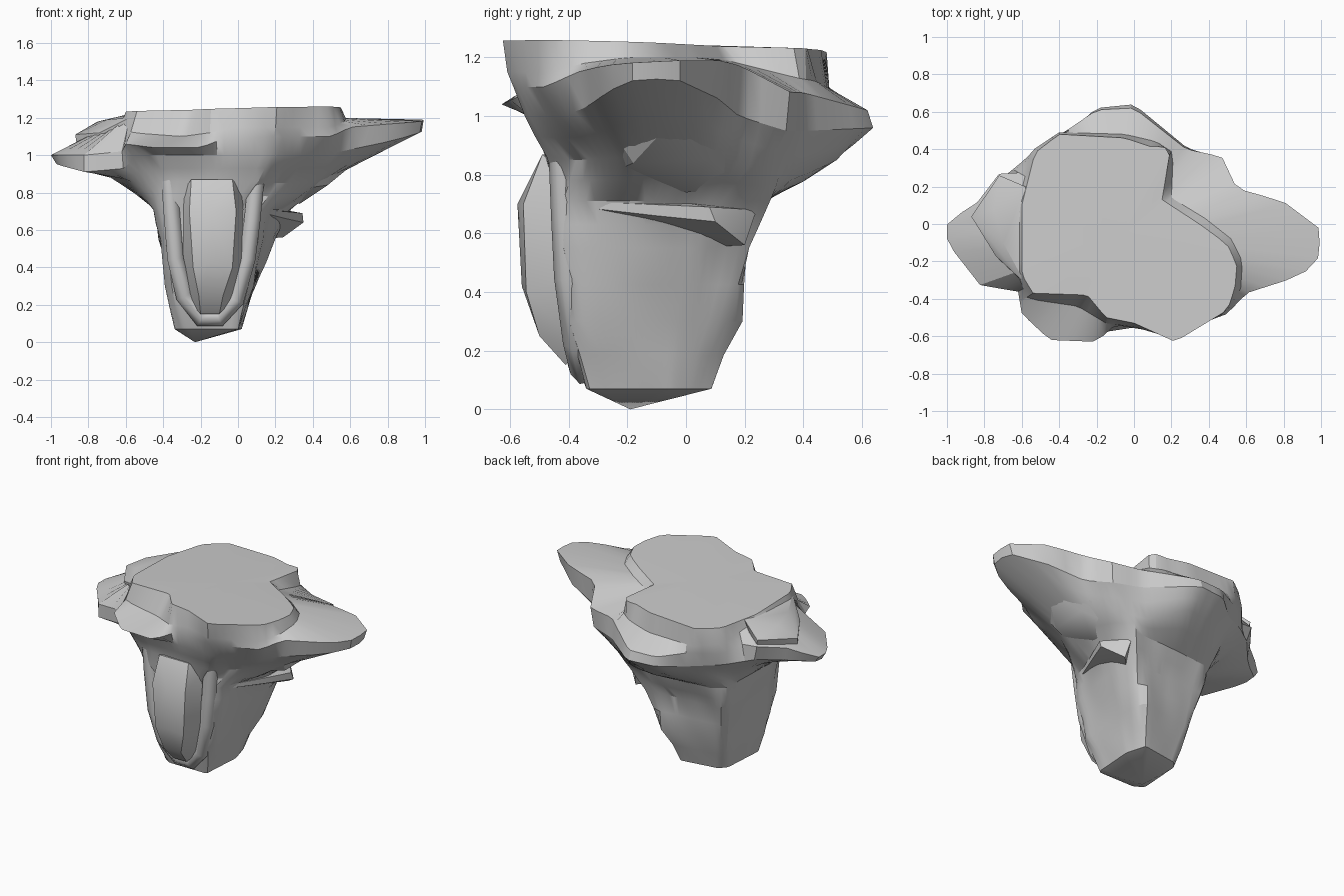
import bpy, bmesh, math
from mathutils import Vector, noise


def finish(name, bm, angle=26):
    bmesh.ops.recalc_face_normals(bm, faces=bm.faces[:])
    me = bpy.data.meshes.new(name)
    bm.to_mesh(me)
    bm.free()
    ob = bpy.data.objects.new(name, me)
    bpy.context.collection.objects.link(ob)
    bpy.ops.object.select_all(action='DESELECT')
    ob.select_set(True)
    bpy.context.view_layer.objects.active = ob
    bpy.ops.object.shade_smooth_by_angle(angle=math.radians(angle))
    return ob


def sample(poly, c, a):
    """Farthest point where a ray from c at angle a meets the outline."""
    dx, dy = math.cos(a), math.sin(a)
    best, hit = -1, None
    for i, p in enumerate(poly):
        p, q = Vector(p), Vector(poly[(i + 1) % len(poly)])
        s0 = (p.y - c[1]) * dx - (p.x - c[0]) * dy
        s1 = (q.y - c[1]) * dx - (q.x - c[0]) * dy
        if s0 * s1 <= 0 and abs(s0 - s1) > 1e-9:
            v = p.lerp(q, s0 / (s0 - s1))
            d = (v.x - c[0]) * dx + (v.y - c[1]) * dy
            if d > best:
                best, hit = d, v
    return hit


def loft(name, rings, top, bottom, n=80):
    bm = bmesh.new()
    pts = [[sample(poly, c, 2 * math.pi * (k + .37) / n) for k in range(n)]
           for c, poly in rings]
    full = [pts[0]]
    for a, b in zip(pts, pts[1:]):  # extra rows on the lower rock
        if b[0].z < .9:
            full.append([p.lerp(q, .5) for p, q in zip(a, b)])
        full.append(b)
    rows = []
    for ring in full:
        row = []
        for v in ring:
            if .1 < v.z < .9:  # chiselled strata on the lower rock
                r = Vector((v.x + .14, v.y + .1, 0)).normalized()
                v = v + r * .02 * noise.noise(Vector((v.x * 4, v.y * 4, v.z * 11)))
            row.append(bm.verts.new(v))
        rows.append(row)
    for a, b in zip(rows, rows[1:]):
        for k in range(n):
            bm.faces.new((a[k], a[(k + 1) % n], b[(k + 1) % n], b[k]))
    for row, tip in ((rows[0], top), (rows[-1], bottom)):
        t = bm.verts.new(tip)
        for k in range(n):
            bm.faces.new((row[k], row[(k + 1) % n], t))
    return finish(name, bm)


def hull(name, pts):
    bm = bmesh.new()
    for p in pts:
        bm.verts.new(p)
    res = bmesh.ops.convex_hull(bm, input=bm.verts[:])
    junk = [g for g in res['geom_interior'] if isinstance(g, bmesh.types.BMVert)]
    bmesh.ops.delete(bm, geom=junk, context='VERTS')
    return finish(name, bm, 30)


def flat(z, pts):
    return [(x, y, z) for x, y in pts]


# Flat summit outline and its foot
summit = [(x, y, 1.238 + .02 * x - .025 * y) for x, y in (
    (.22, -.63), (.5, -.46), (.54, -.34), (.55, -.22), (.5, -.11), (.35, 0),
    (.15, .13), (.19, .37), (.16, .42), (.1, .41), (-.05, .46), (-.4, .48),
    (-.53, .38), (-.6, .1), (-.6, -.27), (-.54, -.37), (-.25, -.38),
    (-.15, -.5), (0, -.53))]
foot = [(.2, -.61, 1.15), (.5, -.47, 1.15), (.57, -.35, 1.18), (.58, -.2, 1.2),
        (.52, -.08, 1.2), (.38, .03, 1.2), (.2, .14, 1.19), (.21, .38, 1.13),
        (.12, .44, 1.12), (-.05, .48, 1.1), (-.4, .49, 1.1), (-.55, .39, 1.12),
        (-.62, .1, 1.2), (-.62, -.27, 1.18), (-.57, -.4, 1.12), (-.3, -.44, 1.1),
        (-.15, -.53, 1.12), (0, -.55, 1.15)]
# Broad shelf with the two side wings, upper and lower edge
rim_top = [(.2, -.59, 1.1), (.5, -.48, 1.1), (.6, -.37, 1.15), (.85, -.29, 1.17),
           (.98, -.22, 1.18), (1, -.03, 1.19), (.8, .12, 1.19), (.55, .19, 1.17),
           (.47, .36, 1.08), (.28, .4, 1.08), (0, .62, 1.02), (-.2, .61, 1.02),
           (-.36, .5, 1.05), (-.55, .39, 1.05), (-.63, .25, 1.1), (-.72, .27, 1.1),
           (-.85, .1, 1.06), (-1, .02, 1.0), (-1, -.1, 1.0), (-.82, -.33, 1.0),
           (-.62, -.36, 1.02), (-.6, -.48, 1.06), (-.45, -.62, 1.04),
           (-.2, -.63, 1.04), (-.1, -.54, 1.08)]
rim_low = [(.18, -.55, 1.0), (.45, -.42, 1.0), (.6, -.34, 1.03), (.84, -.27, 1.08),
           (.97, -.2, 1.12), (.99, -.04, 1.13), (.78, .11, 1.06), (.55, .18, 1.0),
           (.46, .34, .95), (.28, .41, .95), (0, .64, .96), (-.2, .62, .96),
           (-.36, .48, .95), (-.54, .38, .97), (-.7, .25, 1), (-.85, .08, .97),
           (-.97, 0, .96), (-.97, -.1, .95), (-.82, -.33, .91), (-.6, -.36, .93),
           (-.55, -.46, 1.0), (-.4, -.54, 1.0), (-.15, -.53, 1.0)]
# Underside narrowing into the four-cornered trunk
under = [(.12, -.48, .86), (.22, -.38, .85), (.45, -.2, .86), (.5, .05, .88),
         (.38, .25, .82), (.2, .36, .78), (0, .52, .85), (-.2, .5, .86),
         (-.4, .37, .86), (-.56, .2, .87), (-.68, -.1, .88), (-.62, -.27, .88),
         (-.48, -.38, .82), (-.36, -.46, .86)]
neck = flat(.71, [(.12, -.42), (.16, -.36), (.27, -.05), (.29, .15), (.23, .29),
                  (0, .28), (-.36, .24), (-.44, .18), (-.45, -.3),
                  (-.42, -.41), (-.35, -.45)])
waist = flat(.55, [(.1, -.42), (.13, -.37), (.2, .05), (.17, .22), (-.1, .19),
                   (-.39, .18), (-.42, .12), (-.42, -.3), (-.38, -.43)])
shin = flat(.3, [(.05, -.4), (.08, -.36), (.09, .1), (.06, .19), (-.33, .13),
                 (-.37, .08), (-.39, -.3), (-.35, -.41)])
base = flat(.07, [(0, -.34), (.02, -.05), (-.02, .09), (-.28, .05), (-.32, 0),
                  (-.34, -.3), (-.28, -.34)])

hi, mid, low = (-.05, -.05), (-.08, -.05), (-.16, -.12)
loft("rock_island",
     [(hi, summit), (hi, foot), (hi, rim_top), (hi, rim_low), (mid, under),
      (low, neck), (low, waist), (low, shin), (low, base)],
     (-.05, -.05, 1.245), (-.23, -.19, 0))

# Bulging slab on the front of the trunk
hull("front_buttress",
     [(-.25, -.49, .87), (-.03, -.49, .87), (-.26, -.55, .7), (-.01, -.555, .7),
      (-.14, -.575, .7), (-.24, -.545, .4), (-.03, -.545, .4), (-.14, -.56, .42),
      (-.21, -.5, .25), (-.08, -.5, .25), (-.2, -.41, .15), (-.1, -.41, .15),
      (-.3, -.42, .8), (.03, -.42, .8), (-.3, -.4, .45), (.03, -.4, .45),
      (-.26, -.37, .22), (-.03, -.37, .22), (-.15, -.3, .85)])


# Rounded ridge framing the slab
def ridge(name, pts, r):
    cu = bpy.data.curves.new(name, 'CURVE')
    cu.dimensions = '3D'
    cu.bevel_depth = r
    cu.bevel_resolution = 1
    cu.use_fill_caps = True
    sp = cu.splines.new('POLY')
    sp.points.add(len(pts) - 1)
    for p, co in zip(sp.points, pts):
        p.co = (*co, 1)
    ob = bpy.data.objects.new(name, cu)
    bpy.context.collection.objects.link(ob)


ridge("slab_frame",
      [(-.37, -.42, .9), (-.355, -.42, .7), (-.335, -.41, .45), (-.29, -.38, .25),
       (-.2, -.345, .13), (-.1, -.345, .13), (-.01, -.37, .23), (.05, -.4, .45),
       (.075, -.41, .65), (.1, -.42, .9)], .05)

# Layered shelf on the left wing, level with the summit
hull("left_shelf",
     [(-.58, -.32, 1.2), (-.58, .2, 1.22), (-.72, .26, 1.14), (-.75, .08, 1.18),
      (-.7, -.1, 1.19), (-.87, .04, 1.11), (-.74, -.17, 1.12), (-.58, -.33, 1.08),
      (-.7, .24, 1.05), (-.86, .03, 1.04), (-.73, -.17, 1.03), (-.5, 0, 1.05)])

# Heavy belly under the right wing
hull("right_wing_belly",
     [(.55, -.35, 1.1), (.28, -.37, .97), (.2, -.27, .8), (.33, 0, .74),
      (.27, .2, .75), (.48, -.18, .84), (.49, .08, .85), (.65, -.05, .98),
      (.44, .3, .95), (.1, 0, 1.0), (.1, 0, .78)])

# Slanted stratum below the wing on the right of the trunk
hull("right_ledge",
     [(.13, -.38, .71), (.14, -.36, .69), (.26, -.1, .66), (.345, .08, .69),
      (.35, .1, .64), (.24, .2, .56), (.22, .24, .68), (.05, -.2, .74),
      (0, 0, .72), (.05, 0, .55)])
